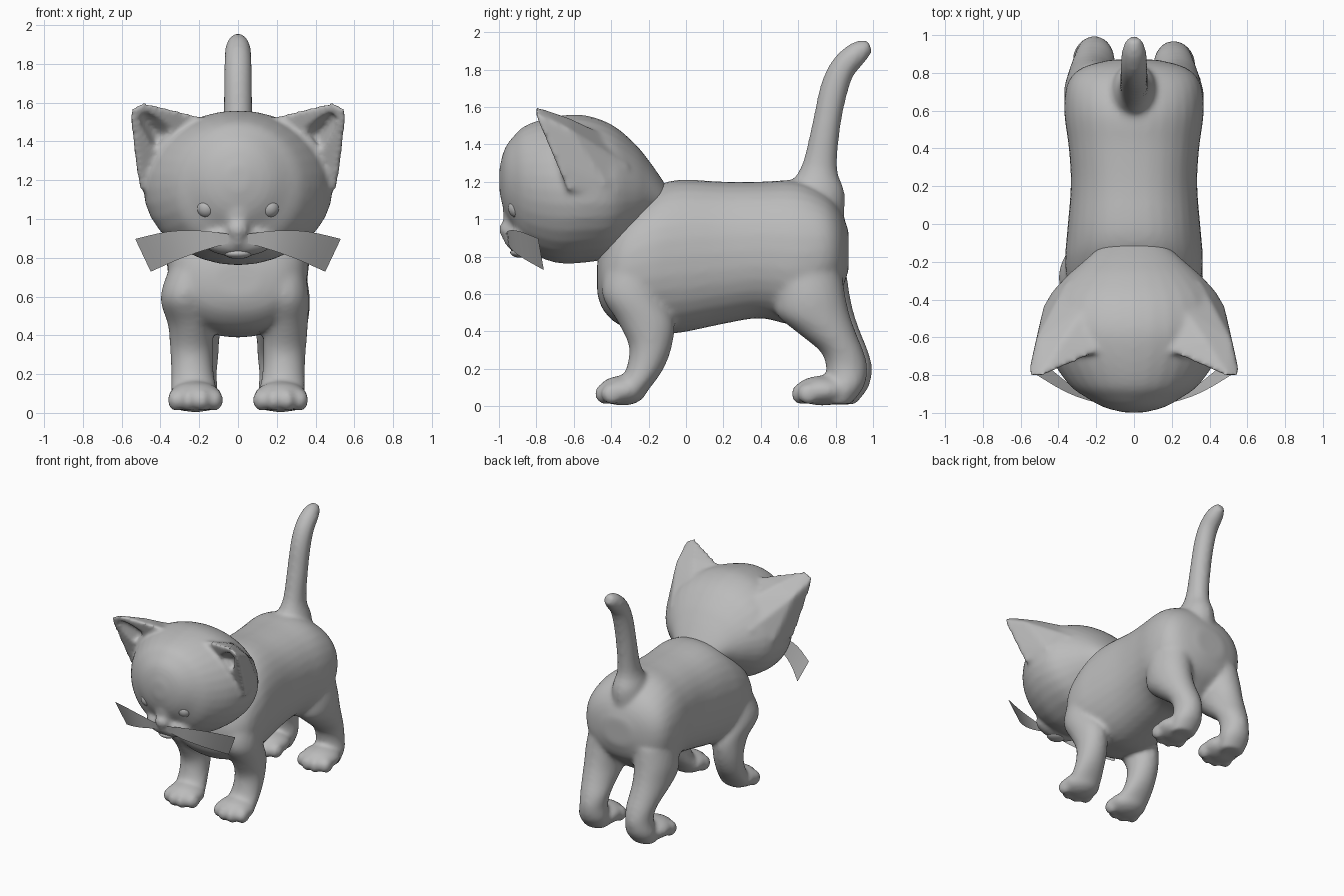
import bpy, bmesh, math
from mathutils import Vector, Matrix

if "Cube" in bpy.data.objects:
    bpy.data.objects.remove(bpy.data.objects["Cube"], do_unlink=True)

fur = bpy.data.materials.new("fur_grey")
fur.use_nodes = True
fur.diffuse_color = (0.5, 0.5, 0.5, 1)
for node in fur.node_tree.nodes:
    if node.type == "BSDF_PRINCIPLED":
        node.inputs["Base Color"].default_value = (0.5, 0.5, 0.5, 1)

X, Y, Z = Vector((1, 0, 0)), Vector((0, 1, 0)), Vector((0, 0, 1))


def smooth_path(pts, steps=4):
    """Catmull-Rom interpolation of station tuples."""
    out = []
    for i in range(len(pts) - 1):
        quad = (pts[max(i - 1, 0)], pts[i], pts[i + 1], pts[min(i + 2, len(pts) - 1)])
        for k in range(steps):
            t = k / steps
            out.append([b + 0.5 * t * (c - a + t * (2 * a - 5 * b + 4 * c - d
                        + t * (3 * (b - c) + d - a))) for a, b, c, d in zip(*quad)])
    return out + [list(pts[-1])]


def rounded(v, power):
    return math.copysign(abs(v) ** power, v)


def loft(bm, stations, axis=None, seg=32, power=1.0):
    """Skin (super)ellipses (x, y, z, half width, half depth) into a closed tube."""
    path = smooth_path(stations)
    rings = []
    for i, (x, y, z, a, b) in enumerate(path):
        tangent = axis or (Vector(path[min(i + 1, len(path) - 1)][:3])
                           - Vector(path[max(i - 1, 0)][:3])).normalized()
        side = X.cross(tangent)
        a, b = max(a, 0.01), max(b, 0.01)
        rings.append([bm.verts.new(Vector((x, y, z)) + X * a * rounded(math.cos(w), power)
                                   + side * b * rounded(math.sin(w), power))
                      for w in (math.tau * k / seg for k in range(seg))])
    for low, high in zip(rings, rings[1:]):
        for k in range(seg):
            n = (k + 1) % seg
            bm.faces.new((low[k], low[n], high[n], high[k]))
    bm.faces.new(rings[0][::-1])
    bm.faces.new(rings[-1])


def ball(bm, loc, size):
    bmesh.ops.create_uvsphere(bm, u_segments=24, v_segments=16, radius=1,
                              matrix=Matrix.LocRotScale(Vector(loc), None, Vector(size)))


def hull(bm, points, s):
    verts = [bm.verts.new((s * x, y, z)) for x, y, z in points]
    res = bmesh.ops.convex_hull(bm, input=verts)
    spare = {v for v in res["geom_interior"] if isinstance(v, bmesh.types.BMVert)}
    bmesh.ops.delete(bm, geom=list(spare), context="VERTS")


def make(name, bm, closed=True):
    if closed:
        bmesh.ops.recalc_face_normals(bm, faces=bm.faces[:])
    for f in bm.faces:
        f.smooth = True
    mesh = bpy.data.meshes.new(name)
    bm.to_mesh(mesh)
    bm.free()
    mesh.materials.append(fur)
    obj = bpy.data.objects.new(name, mesh)
    bpy.context.collection.objects.link(obj)
    return obj


def blend(obj, voxel):
    m = obj.modifiers.new("blend", "REMESH")
    m.mode, m.voxel_size, m.use_smooth_shade = "VOXEL", voxel, True


def soften(obj, count):
    m = obj.modifiers.new("soften", "SMOOTH")
    m.factor, m.iterations = 0.5, count


# Torso
bm = bmesh.new()
torso = [(-.475, .69, .12, .09), (-.44, .69, .25, .18), (-.35, .73, .34, .30),
         (-.2, .775, .365, .375), (-.05, .8, .355, .41), (.2, .82, .335, .38),
         (.4, .835, .345, .365), (.6, .82, .37, .385), (.75, .835, .35, .30),
         (.83, .83, .27, .21), (.87, .83, .12, .10)]
loft(bm, [(0, y, z, a, b) for y, z, a, b in torso], Y, power=.88)

# Tail
loft(bm, [(0, .68, .98, .14, .16), (0, .70, 1.15, .12, .15), (0, .715, 1.28, .08, .095),
          (0, .75, 1.5, .075, .076), (0, .79, 1.69, .073, .075), (0, .84, 1.81, .071, .07),
          (0, .91, 1.882, .065, .065), (0, .955, 1.912, .05, .05), (0, .985, 1.925, .035, .033)])

# Legs, paws and toes
front_leg = [(.22, -.27, .78, .12, .15), (.24, -.29, .6, .125, .16), (.245, -.215, .45, .115, .15),
             (.24, -.19, .32, .11, .115), (.235, -.22, .2, .11, .10),
             (.225, -.28, .1, .12, .09), (.22, -.31, .03, .10, .06)]
hind_leg = [(.20, .66, .74, .15, .18), (.22, .67, .6, .15, .19), (.225, .69, .49, .14, .195),
            (.22, .765, .39, .125, .155), (.21, .845, .29, .11, .115), (.21, .87, .2, .10, .11),
            (.215, .86, .1, .11, .10), (.22, .82, .01, .09, .07)]
for s in (1, -1):
    out = .035 if s < 0 else 0
    back = .015 if s < 0 else -.01
    loft(bm, [(s * (x + (out if .5 < z < .7 else 0)), y, z, a, b)
              for x, y, z, a, b in front_leg], Z)
    loft(bm, [(s * x, y + back, z, a, b) for x, y, z, a, b in hind_leg], Z)
    for py, length in ((-.34, .13), (.73, .15)):
        ball(bm, (s * .22, py, .083), (.14, length, .08))
        for dx, dy in ((-.1, .035), (-.035, 0), (.035, 0), (.1, .035)):
            ball(bm, (s * .22 + dx, py - length + .04 + dy, .066), (.044, .06, .058))
body = make("body", bm)
blend(body, .016)
soften(body, 10)

# Head with muzzle, nose bridge and nose
bm = bmesh.new()
skull = [(-.998, 1.21, .05, .06), (-.97, 1.205, .16, .17), (-.92, 1.195, .25, .25),
         (-.85, 1.17, .345, .335), (-.7, 1.158, .445, .39), (-.55, 1.162, .488, .395),
         (-.4, 1.152, .458, .355), (-.28, 1.15, .36, .26), (-.2, 1.14, .27, .175),
         (-.13, 1.11, .19, .105), (-.07, 1.07, .1, .05)]
loft(bm, [(0, y, z, a, b) for y, z, a, b in skull], Y)
ball(bm, (0, -.865, .89), (.19, .095, .085))
ball(bm, (0, -.90, 1.04), (.085, .08, .13))
ball(bm, (0, -.945, .945), (.06, .055, .05))
ball(bm, (0, -.925, .92), (.04, .06, .08))

# Ears
ear = [(.17, -.67, 1.525), (.50, -.815, 1.607), (.562, -.81, 1.565), (.53, -.68, 1.29),
       (.505, -.63, 1.14), (.52, -.62, 1.48), (.475, -.42, 1.18), (.35, -.30, 1.28),
       (.25, -.43, 1.45), (.38, -.62, 1.54), (.40, -.62, 1.2), (.2, -.6, 1.3)]
for s in (1, -1):
    hull(bm, ear, s)
head = make("head", bm)

# Ear hollows
bm = bmesh.new()
opening = [(.31, 1.485), (.485, 1.55), (.508, 1.525), (.45, 1.3)]
bottom = [(.38, -.65, 1.43), (.44, -.66, 1.465), (.42, -.64, 1.38)]
for s in (1, -1):
    hull(bm, [(x, y, z) for x, z in opening for y in (-.97, -.75)] + bottom, s)
hollow = make("ear_hollow_cutter", bm)
hollow.hide_render = True
hollow.hide_viewport = True
blend(head, .014)
cut = head.modifiers.new("ear_hollows", "BOOLEAN")
cut.operation, cut.object = "DIFFERENCE", hollow
blend(head, .014)
soften(head, 6)

# Eyes and mouth
for s, side in ((1, "left"), (-1, "right")):
    bm = bmesh.new()
    ball(bm, (s * .16, -.895, 1.06), (.056, .056, .056))
    make(side + "_eye", bm)
bm = bmesh.new()
ball(bm, (0, -.885, .822), (.07, .055, .028))
make("mouth", bm)

# Whisker sheets
tops = [(.03, -.965, .92), (.2, -.945, .94), (.36, -.89, .935), (.53, -.79, .897)]
lows = [(.03, -.955, .88), (.17, -.935, .84), (.31, -.87, .79), (.45, -.76, .728)]
for s, side in ((1, "left"), (-1, "right")):
    bm = bmesh.new()
    top, low = ([bm.verts.new((s * x, y, z)) for x, y, z in smooth_path(row, 3)]
                for row in (tops, lows))
    for i in range(len(top) - 1):
        quad = (low[i], low[i + 1], top[i + 1], top[i])
        bm.faces.new(quad if s > 0 else quad[::-1])
    make(side + "_whiskers", bm, closed=False)
